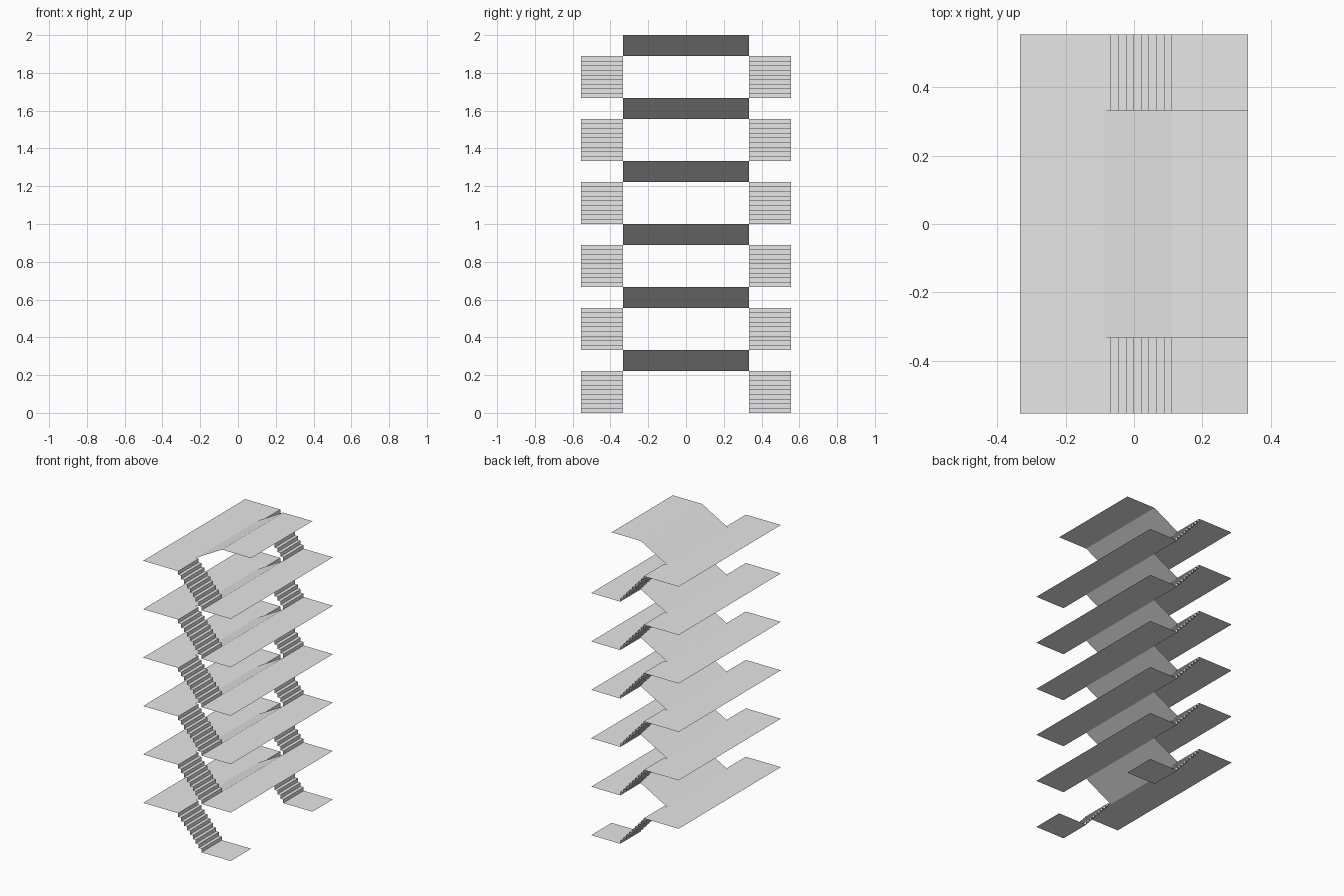
import bpy
import bmesh

cube = bpy.data.objects.get("Cube")
if cube:
    bpy.data.objects.remove(cube, do_unlink=True)

LEVELS = 6
PITCH = 1 / 3             # height of one storey
RISE = PITCH * 2 / 3      # stair part of the storey
EDGE_X = 1 / 3            # outer x edge
INNER_Y, OUTER_Y = 1 / 3, 5 / 9
STAIR_X, LANDING_X = 1 / 9, -0.089
STEPS = 9
RUN = 0.2 / STEPS

grey = bpy.data.materials.new("light_grey")
grey.use_nodes = True
grey.diffuse_color = (0.8, 0.8, 0.8, 1)
grey.node_tree.nodes["Principled BSDF"].inputs["Base Color"].default_value = (0.8, 0.8, 0.8, 1)


def sheet(name, profile, y0, y1):
    """Thin surface: an x-z profile swept from y0 to y1, normals up."""
    bm = bmesh.new()
    rows = [(bm.verts.new((x, y0, z)), bm.verts.new((x, y1, z))) for x, z in profile]
    for (a, b), (c, d) in zip(rows, rows[1:]):
        bm.faces.new((a, c, d, b))
    mesh = bpy.data.meshes.new(name)
    bm.to_mesh(mesh)
    bm.free()
    mesh.materials.append(grey)
    obj = bpy.data.objects.new(name, mesh)
    bpy.context.collection.objects.link(obj)


def stair_profile(z):
    """Steps from the landing down to the floor at height z."""
    points = []
    for i in range(STEPS):
        x = STAIR_X - (STEPS - 1 - i) * RUN
        top = z + RISE * (STEPS - i) / STEPS
        points += [(x, top), (x, top - RISE / STEPS)]
    return [(LANDING_X, z + RISE)] + points


for level in range(LEVELS):
    z = level * PITCH
    # Stair flights at front and back
    for side, y0, y1 in (("front", -OUTER_Y, -INNER_Y), ("back", INNER_Y, OUTER_Y)):
        sheet(f"{side}_stairs_{level}", stair_profile(z), y0, y1)
        if level == 0:
            sheet(f"{side}_ground_pad", [(STAIR_X, 0), (EDGE_X, 0)], y0, y1)
    # Half landing and the ramp up to the next floor
    sheet(f"landing_{level}", [(-EDGE_X, z + RISE), (LANDING_X, z + RISE)], -OUTER_Y, OUTER_Y)
    sheet(f"ramp_{level}", [(LANDING_X, z + RISE), (STAIR_X, z + PITCH)], -INNER_Y, INNER_Y)
    # Floor, narrower at the very top
    half = INNER_Y if level == LEVELS - 1 else OUTER_Y
    sheet(f"floor_{level}", [(STAIR_X, z + PITCH), (EDGE_X, z + PITCH)], -half, half)
